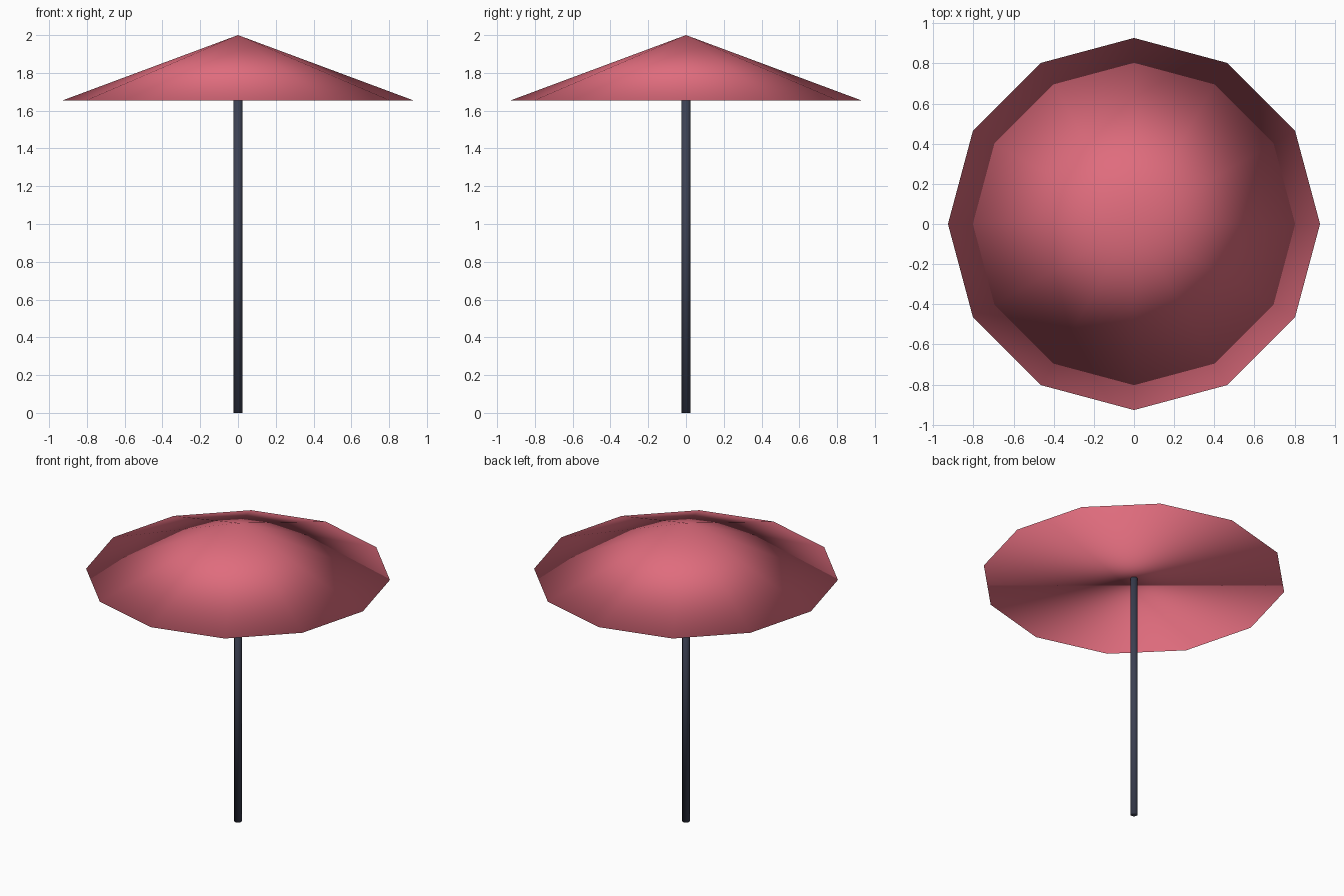
import bpy
import bmesh
from mathutils import Matrix

cube = bpy.data.objects.get("Cube")
if cube:
    bpy.data.objects.remove(cube, do_unlink=True)


def make_material(name, rgb):
    mat = bpy.data.materials.new(name)
    mat.use_nodes = True
    color = (*rgb, 1.0)
    mat.diffuse_color = color
    bsdf = next(n for n in mat.node_tree.nodes if n.type == "BSDF_PRINCIPLED")
    bsdf.inputs["Base Color"].default_value = color
    return mat


def add_round(name, sides, radius_low, radius_high, z_low, z_high, mat):
    """Capped cone or cylinder, smooth over every edge, rims included."""
    bm = bmesh.new()
    bmesh.ops.create_cone(
        bm, cap_ends=True, cap_tris=False, segments=sides,
        radius1=radius_low, radius2=radius_high, depth=z_high - z_low,
        matrix=Matrix.Translation((0, 0, (z_low + z_high) / 2)))
    bmesh.ops.remove_doubles(bm, verts=bm.verts, dist=0.0001)
    for face in bm.faces:
        face.smooth = True
    mesh = bpy.data.meshes.new(name)
    bm.to_mesh(mesh)
    bm.free()
    mesh.materials.append(mat)
    obj = bpy.data.objects.new(name, mesh)
    bpy.context.collection.objects.link(obj)
    return obj


coral = make_material("coral_fabric", (0.74, 0.15, 0.205))
slate = make_material("dark_slate_metal", (0.045, 0.052, 0.085))

# Straight pole, its top hidden inside the canopy
add_round("pole", 12, 0.023, 0.023, 0.0, 1.75, slate)

# Wide twelve-sided canopy with a flat underside
add_round("canopy", 12, 0.927, 0.0, 1.655, 2.0, coral)
